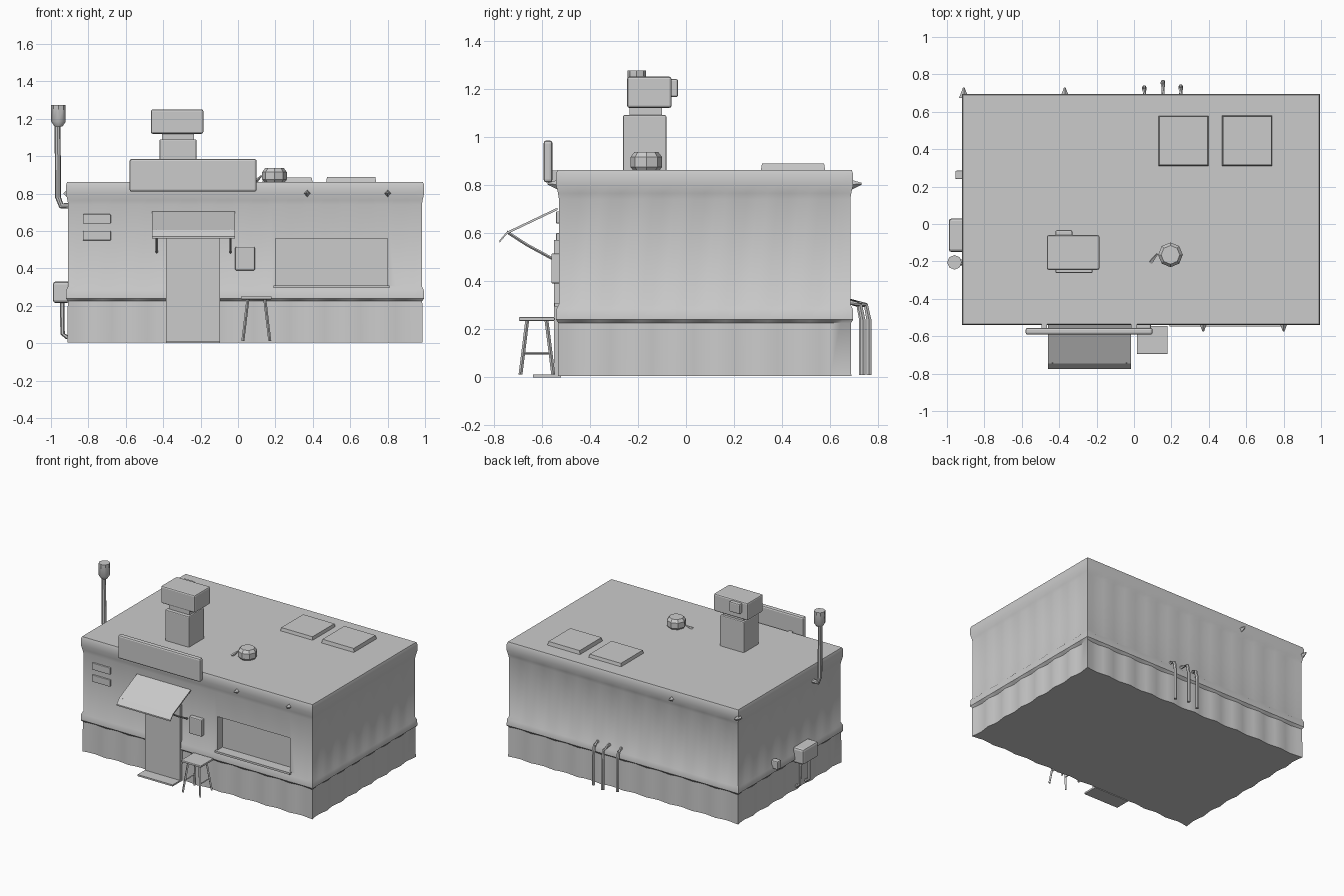
import bpy, bmesh, math
from mathutils import Vector

if "Cube" in bpy.data.objects:
    bpy.data.objects.remove(bpy.data.objects["Cube"])

X0, X1, Y0, Y1 = -0.92, 0.995, -0.54, 0.695


def mesh(name, verts, faces, smooth=None):
    me = bpy.data.meshes.new(name)
    me.from_pydata(verts, [], faces)
    bm = bmesh.new()
    bm.from_mesh(me)
    bmesh.ops.recalc_face_normals(bm, faces=bm.faces)
    bm.to_mesh(me)
    bm.free()
    ob = bpy.data.objects.new(name, me)
    bpy.context.collection.objects.link(ob)
    if smooth:
        bpy.ops.object.select_all(action='DESELECT')
        ob.select_set(True)
        bpy.context.view_layer.objects.active = ob
        bpy.ops.object.shade_smooth_by_angle(angle=math.radians(smooth))
    return ob


def loft(name, rings, smooth=None):
    n = len(rings[0])
    verts = [v for r in rings for v in r]
    faces = [tuple(range(n)), tuple(range((len(rings) - 1) * n, len(rings) * n))]
    for k in range(len(rings) - 1):
        for i in range(n):
            j = (i + 1) % n
            faces.append((k * n + i, k * n + j, (k + 1) * n + j, (k + 1) * n + i))
    return mesh(name, verts, faces, smooth)


def box(name, x, y, z, bevel=0.0, taper=0.0):
    def ring(h, t):
        return [(x[0] + t, y[0] + t, h), (x[1] - t, y[0] + t, h),
                (x[1] - t, y[1] - t, h), (x[0] + t, y[1] - t, h)]
    ob = loft(name, [ring(z[0], 0), ring(z[1], taper)])
    if bevel:
        m = ob.modifiers.new("bevel", 'BEVEL')
        m.width, m.segments = bevel, 2
    return ob


def tube(name, path, radii, sides=6):
    pts = [Vector(p) for p in path]
    rings = []
    for i, p in enumerate(pts):
        d = (pts[min(i + 1, len(pts) - 1)] - pts[max(i - 1, 0)]).normalized()
        a = d.cross(Vector((0, 1, 0)) if abs(d.y) < 0.8 else Vector((1, 0, 0))).normalized()
        b = d.cross(a)
        r = radii[i] if isinstance(radii, (list, tuple)) else radii
        rings.append([p + r * (math.cos(t) * a + math.sin(t) * b)
                      for t in (2 * math.pi * k / sides for k in range(sides))])
    return loft(name, rings, 40)


def strip(name, x, profile, t):
    # sheet following a y-z profile, extruded along x
    low = [(y, z - t) for y, z in reversed(profile)]
    sec = list(profile) + low
    return loft(name, [[(xx, y, z) for y, z in sec] for xx in x])


def wall_ring(z, inset, rib):
    # rectangle outline with shallow plank ribs along each side
    x0, x1, y0, y1 = X0 + inset, X1 - inset, Y0 + inset, Y1 - inset
    corners = [Vector((x0, y0, z)), Vector((x1, y0, z)), Vector((x1, y1, z)), Vector((x0, y1, z))]
    out = []
    for s in range(4):
        a, b = corners[s], corners[(s + 1) % 4]
        d = (b - a).normalized()
        inward = Vector((-d.y, d.x, 0))
        n = 40 if s % 2 == 0 else 28
        for i in range(n):
            w = 0 if i == 0 else (0, 0.7, 1, 0.5)[i % 4]
            if s == 0 and z > 0.26:
                w *= 0.2
            out.append(a.lerp(b, i / n) + inward * w * rib)
    return out


# Building shell: ribbed skirt, ledge, plank wall, parapet and flat roof
rows = [(0.005, 0.008, 0.012), (0.225, 0.010, 0.012), (0.24, 0.0, 0), (0.285, 0.002, 0),
        (0.305, 0.012, 0.006), (0.74, 0.012, 0.006), (0.765, 0.008, 0), (0.80, 0.0, 0),
        (0.845, 0.0, 0), (0.862, 0.006, 0)]
shell = loft("building_shell", [wall_ring(*r) for r in rows], 40)

# Recessed front window opening
cutter = box("window_cutter", (0.20, 0.80), (-0.62, -0.47), (0.31, 0.56))
cutter.hide_render = True
cutter.hide_viewport = True
cutter.display_type = 'WIRE'
m = shell.modifiers.new("window", 'BOOLEAN')
m.operation, m.object, m.solver = 'DIFFERENCE', cutter, 'EXACT'
box("window_sill", (0.19, 0.81), (-0.547, -0.50), (0.295, 0.31))

# Door and step
box("door", (-0.385, -0.095), (-0.548, -0.52), (0.0, 0.57))
box("door_step", (-0.385, -0.095), (-0.635, -0.53), (0.0, 0.012))

# Awning with side struts
strip("awning", (-0.46, -0.015), [(-0.535, 0.705), (-0.745, 0.605), (-0.775, 0.57)], 0.01)
for x in (-0.435, -0.04):
    tube("awning_strut", [(x, -0.54, 0.485), (x, -0.66, 0.55), (x, -0.745, 0.605)], 0.006, 4)

# Front sign panel and wall plates
box("sign_panel", (-0.58, 0.10), (-0.592, -0.555), (0.81, 0.985), 0.012)
for x in (-0.48, 0.0):
    box("sign_bracket", (x - 0.015, x + 0.015), (-0.56, -0.53), (0.81, 0.86))
box("notice_box", (-0.015, 0.09), (-0.56, -0.52), (0.39, 0.515), 0.006)
for z in (0.55, 0.64):
    box("wall_plate", (-0.83, -0.68), (-0.540, -0.52), (z, z + 0.05), 0.004)

# Small bracket points under the parapet, front and back
for x, y, s in ((0.37, Y0, -1), (0.80, Y0, -1), (-0.37, Y1, 1), (-0.91, Y1, 1)):
    tube("parapet_bracket", [(x, y - s * 0.02, 0.80), (x, y + s * 0.035, 0.805)], [0.025, 0.004], 4)

# Stool
box("stool_seat", (0.015, 0.18), (-0.695, -0.545), (0.235, 0.25), 0.004)
for sx in (-1, 1):
    for sy in (-1, 1):
        tube("stool_leg", [(0.098 + sx * 0.045, -0.62 + sy * 0.04, 0.237),
                           (0.098 + sx * 0.072, -0.62 + sy * 0.068, 0.012)], 0.008, 4)
    tube("stool_rung", [(0.098 + sx * 0.06, -0.675, 0.10), (0.098 + sx * 0.06, -0.565, 0.10)], 0.005, 4)

# Chimney with overhanging cowl
box("chimney_stack", (-0.42, -0.222), (-0.262, -0.082), (0.85, 1.09), 0.006)
box("chimney_neck", (-0.405, -0.235), (-0.235, -0.10), (1.08, 1.13))
box("chimney_cowl", (-0.466, -0.185), (-0.245, -0.06), (1.12, 1.25), 0.01)
box("cowl_spout", (-0.42, -0.33), (-0.07, -0.033), (1.165, 1.24), 0.008)

# Roof vent and roof hatches
vent = [[(0.195 + r * math.cos(t), -0.165 + r * math.sin(t), z)
         for t in (math.pi / 4 + math.pi / 4 * k for k in range(8))]
        for z, r in ((0.855, 0.05), (0.875, 0.066), (0.915, 0.066), (0.936, 0.05))]
loft("roof_vent", vent, 35)
tube("vent_fin", [(0.09, -0.205, 0.86), (0.125, -0.16, 0.895)], [0.012, 0.004], 4)
box("roof_hatch_left", (0.13, 0.40), (0.31, 0.58), (0.855, 0.885), 0.0, 0.006)
box("roof_hatch_right", (0.47, 0.74), (0.31, 0.58), (0.855, 0.889), 0.0, 0.006)

# Flue pipe on the left wall with its square cap
tube("flue_pipe", [(-0.90, -0.205, 0.735), (-0.945, -0.205, 0.735), (-0.962, -0.205, 0.78),
                   (-0.965, -0.205, 1.18)], 0.016, 8)
tube("flue_cap", [(-0.96, -0.205, 1.16), (-0.96, -0.205, 1.185), (-0.96, -0.205, 1.275)],
     [0.022, 0.039, 0.039], 8)

# Meter box and pipes on the left wall
box("meter_box", (-0.99, -0.90), (-0.15, 0.03), (0.215, 0.33), 0.015)
for y in (-0.11, 0.0):
    tube("meter_pipe", [(-0.94, y, 0.22), (-0.938, y, 0.05), (-0.91, y, 0.03)], 0.012)
box("wall_outlet", (-0.955, -0.90), (0.24, 0.285), (0.27, 0.33), 0.006)

# Three pipes bending out of the back wall
for x, y in ((0.055, 0.73), (0.155, 0.76), (0.25, 0.735)):
    tube("back_pipe", [(x, 0.68, 0.315), (x, y - 0.012, 0.30), (x, y, 0.24), (x, y, 0.01)], 0.012)
